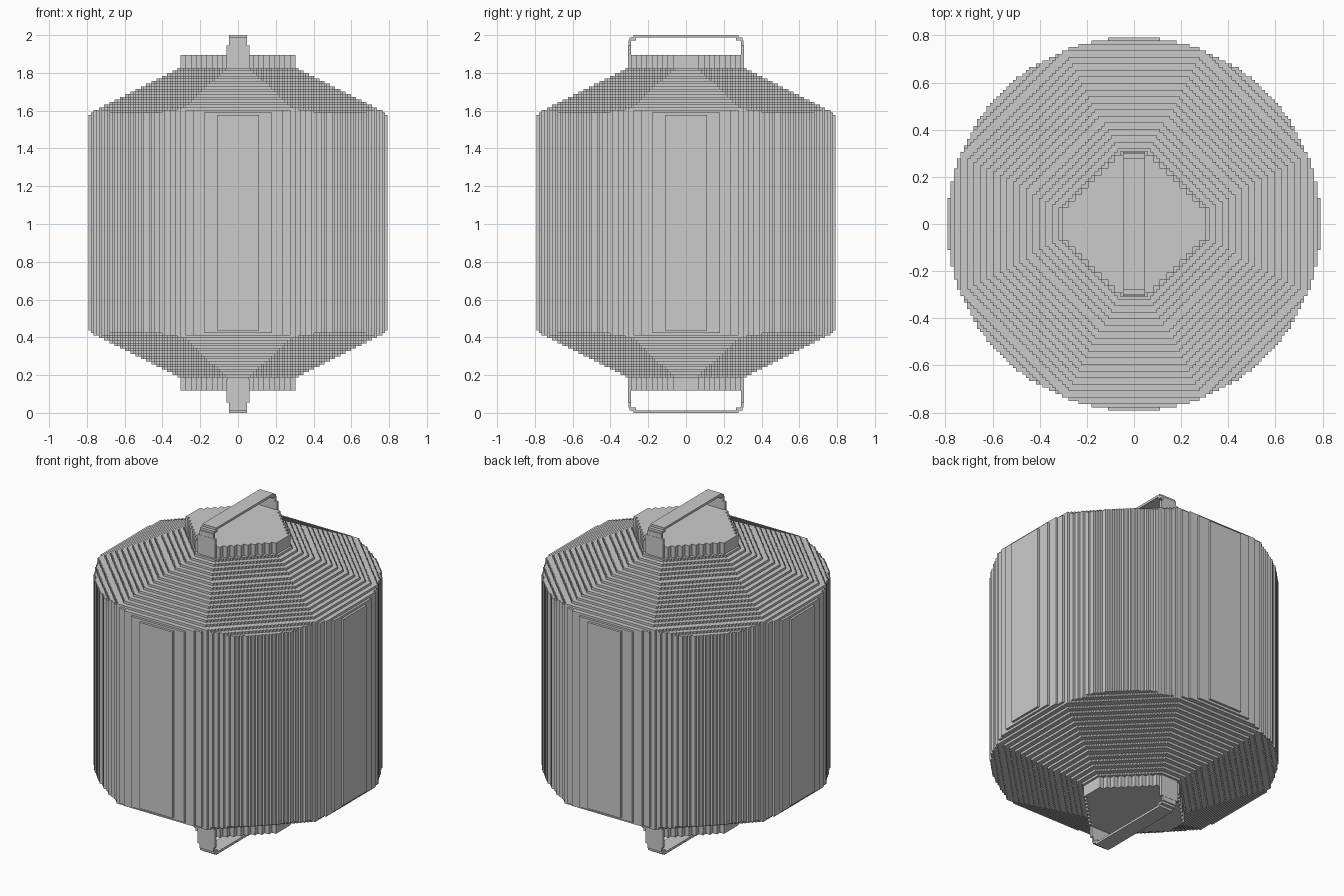
import bpy, bmesh, math

cube = bpy.data.objects.get("Cube")
if cube:
    bpy.data.objects.remove(cube, do_unlink=True)

P = 1 / 72          # block size
R = 57              # barrel radius in blocks
MID = 1 + P / 2     # body middle height

grey = bpy.data.materials.new("plain grey")
grey.use_nodes = True
COLOUR = (0.6, 0.6, 0.6, 1)
grey.diffuse_color = COLOUR
grey.node_tree.nodes["Principled BSDF"].inputs["Base Color"].default_value = COLOUR


def finish(name, bm):
    bmesh.ops.recalc_face_normals(bm, faces=bm.faces)
    mesh = bpy.data.meshes.new(name)
    bm.to_mesh(mesh)
    bm.free()
    mesh.materials.append(grey)
    bpy.context.collection.objects.link(bpy.data.objects.new(name, mesh))


def stepped_outline(r, flat):
    """Blocky outline: an octagon with the given half flat, kept inside the barrel circle."""
    def half(j):
        c = j + 0.5
        return round(min(r, r + flat - c, math.sqrt(R * R - c * c)))
    quarter = []
    for j in range(1, r):
        if half(j) != half(j - 1):
            quarter += [(half(j - 1), j), (half(j), j)]
    quarter.append((half(r - 1), r))
    back = quarter[::-1]
    return (quarter + [(-x, y) for x, y in back]
            + [(-x, -y) for x, y in quarter] + [(x, -y) for x, y in back])


def slab(bm, outline, half_height):
    """Prism reaching equally far above and below the body middle."""
    low = [bm.verts.new((x * P, y * P, MID - half_height * P)) for x, y in outline]
    face = bm.faces.new(low)
    top = bmesh.ops.extrude_face_region(bm, geom=[face], use_keep_orig=True)["geom"]
    verts = [v for v in top if isinstance(v, bmesh.types.BMVert)]
    bmesh.ops.translate(bm, verts=verts, vec=(0, 0, 2 * half_height * P))


def box(bm, x, y0, y1, z0, z1):
    made = bmesh.ops.create_cube(bm, size=1)["verts"]
    for v in made:
        v.co = (2 * v.co.x * x, y0 if v.co.y < 0 else y1, z0 if v.co.z < 0 else z1)


# Round barrel wall with a one-block bevel at each rim
bm = bmesh.new()
slab(bm, stepped_outline(R, R), 41)
slab(bm, stepped_outline(R - 1, R), 42)
finish("barrel", bm)

# Stepped cones above and below, as nested slabs
bm = bmesh.new()
for k in range(1, 18):
    r = R - 2 * k
    slab(bm, stepped_outline(r, 4 + 0.55 * (r - 22)), 42 + k)
finish("stepped_cones", bm)

# Raised end caps
bm = bmesh.new()
slab(bm, stepped_outline(22, 4), 64)
finish("end_caps", bm)

# Thin strap handles at both ends
for name, tip, inward in (("top_handle", 2, -1), ("bottom_handle", 0, 1)):
    bm = bmesh.new()

    def strap(x, y0, y1, d0, d1):
        za, zb = sorted((tip + inward * d0 * P, tip + inward * d1 * P))
        box(bm, x, y0 * P, y1 * P, za, zb)

    strap(0.047, -20, 20, 0, 1)
    for s in (-1, 1):
        for x, a, b, d0, d1 in ((0.047, 19, 21.5, 1, 2), (0.047, 21, 22, 2, 4),
                                (0.06, 21, 22.1, 4, 13)):
            lo, hi = sorted((s * a, s * b))
            strap(x, lo, hi, d0, d1)
    finish(name, bm)
